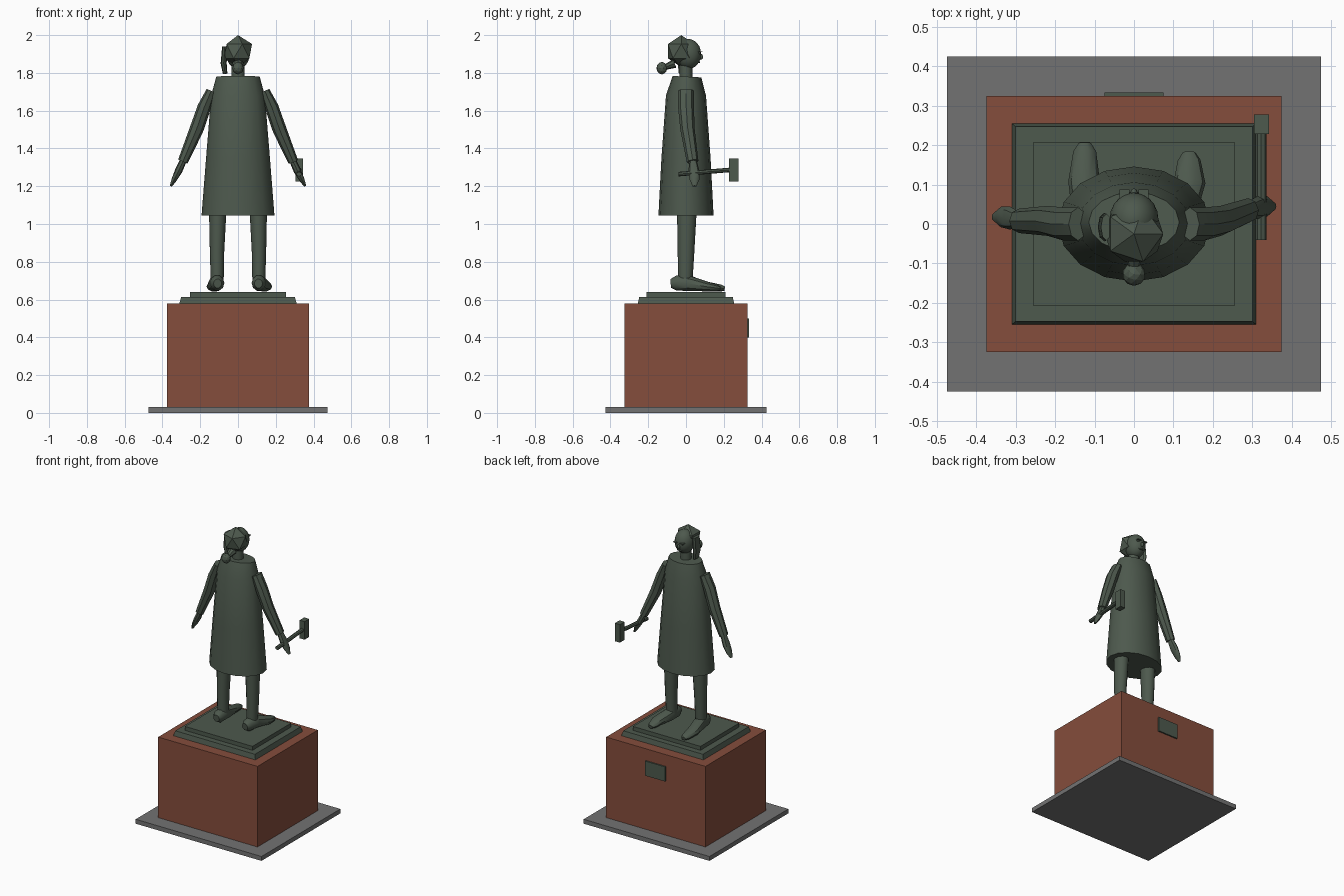
import bpy, bmesh, math
from mathutils import Vector, Matrix

cube = bpy.data.objects.get("Cube")
if cube:
    bpy.data.objects.remove(cube)


def material(name, rgb):
    m = bpy.data.materials.new(name)
    m.use_nodes = True
    m.diffuse_color = (*rgb, 1)
    bsdf = m.node_tree.nodes["Principled BSDF"]
    bsdf.inputs["Base Color"].default_value = (*rgb, 1)
    bsdf.inputs["Roughness"].default_value = 0.8
    return m


BRONZE = material("dark green bronze", (0.075, 0.1, 0.075))
BRICK = material("red brick", (0.235, 0.075, 0.045))
STONE = material("grey stone", (0.17, 0.17, 0.17))


def finish(name, bm, mat, smooth=None):
    bmesh.ops.recalc_face_normals(bm, faces=bm.faces[:])
    mesh = bpy.data.meshes.new(name)
    bm.to_mesh(mesh)
    bm.free()
    mesh.materials.append(mat)
    ob = bpy.data.objects.new(name, mesh)
    bpy.context.collection.objects.link(ob)
    if smooth:
        bpy.ops.object.select_all(action='DESELECT')
        bpy.context.view_layer.objects.active = ob
        ob.select_set(True)
        bpy.ops.object.shade_smooth_by_angle(angle=math.radians(smooth))
    return ob


def box(name, lo, hi, mat=BRONZE):
    """Box between two corners."""
    bm = bmesh.new()
    lo, hi = Vector(lo), Vector(hi)
    m = Matrix.Translation((lo + hi) / 2) @ Matrix.Diagonal((*(hi - lo), 1))
    bmesh.ops.create_cube(bm, size=1, matrix=m)
    return finish(name, bm, mat)


def loft(name, sections, sides, smooth=35):
    """Skin of elliptical sections (centre, width radius, depth radius)."""
    bm = bmesh.new()
    pts = [Vector(s[0]) for s in sections]
    rings = []
    for i, (_, rw, rd) in enumerate(sections):
        d = (pts[min(i + 1, len(pts) - 1)] - pts[max(i - 1, 0)]).normalized()
        hint = Vector((0, 0, 1)) if abs(d.y) > 0.8 else Vector((0, 1, 0))
        u = hint.cross(d).normalized()
        v = d.cross(u)
        rings.append([bm.verts.new(pts[i] + u * rw * math.cos(a) + v * rd * math.sin(a))
                      for a in (math.tau * k / sides for k in range(sides))])
    for a, b in zip(rings, rings[1:]):
        for k in range(sides):
            j = (k + 1) % sides
            bm.faces.new((a[k], a[j], b[j], b[k]))
    bm.faces.new(rings[0])
    bm.faces.new(rings[-1])
    return finish(name, bm, BRONZE, smooth)


def ball(name, centre, radii, detail=0, smooth=None):
    bm = bmesh.new()
    m = Matrix.Translation(centre) @ Matrix.Diagonal((*radii, 1))
    bmesh.ops.create_icosphere(bm, subdivisions=detail, radius=1, matrix=m)
    return finish(name, bm, BRONZE, smooth)


# Pedestal
box("ground_slab", (-.475, -.425, 0), (.475, .425, .03), STONE)
box("brick_pedestal", (-.375, -.325, .03), (.375, .325, .58), BRICK)
step = box("lower_step", (-.31, -.255, .58), (.31, .255, .613))
for v in step.data.vertices:  # sloped sides
    if v.co.z > .6:
        v.co.x *= .97
        v.co.y *= .97
box("upper_step", (-.255, -.208, .613), (.255, .208, .64))
box("plaque", (-.075, .325, .4), (.075, .334, .5))

# Coat
loft("coat", [((0, 0, 1.045), .193, .146), ((0, 0, 1.35), .169, .13),
              ((0, 0, 1.68), .142, .106), ((0, .005, 1.78), .115, .076)], 16)

# Arms, hands, legs and feet
for side, sx, reach, toe_x, toe_y in (("left", 1, .035, .14, .182), ("right", -1, .008, .125, .205)):
    loft(side + "_sleeve", [((sx * .142, 0, 1.705), .026, .042),
                            ((sx * .178, 0, 1.62), .036, .042),
                            ((sx * .22, .008, 1.5), .037, .038),
                            ((sx * .292, reach, 1.33), .027, .031)], 8, 20)
    hand_y = reach + .002
    loft(side + "_hand", [((sx * .29, hand_y, 1.335), .018, .02),
                          ((sx * .315, hand_y + .005, 1.28), .02, .029),
                          ((sx * .338, hand_y + .008, 1.235), .014, .026),
                          ((sx * .356, hand_y + .008, 1.2), .006, .01)], 8, 40)
    loft(side + "_leg", [((sx * .11, -.004, .69), .034, .038),
                         ((sx * .111, 0, .85), .038, .044),
                         ((sx * .107, .005, 1.1), .047, .053)], 12)
    loft(side + "_foot", [((sx * .108, -.08, .685), .022, .024),
                          ((sx * .11, -.05, .688), .038, .042),
                          ((sx * .115, .02, .685), .041, .042),
                          ((sx * (toe_x + .002), .11, .669), .04, .027),
                          ((sx * toe_x, toe_y - .02, .661), .029, .019),
                          ((sx * toe_x, toe_y, .657), .016, .012)], 10)

# Hammer
loft("hammer_handle", [((.323, -.04, 1.264), .014, .012),
                       ((.323, .24, 1.287), .014, .012)], 8)
box("hammer_head", (.305, .228, 1.225), (.343, .278, 1.348))

# Neck, head and hair
loft("neck", [((0, 0, 1.76), .036, .034), ((0, 0, 1.85), .034, .033)], 12)
ball("head", (0, .012, 1.9), (.062, .068, .08), 3, 60)
ball("hair_cap", (0, -.025, 1.915), (.083, .083, .085), 1)
ball("hair_bun", (0, -.128, 1.825), (.03, .029, .033), 2)
loft("bun_tie", [((0, -.11, 1.83), .014, .014), ((0, -.06, 1.85), .03, .024)], 8)
loft("side_lock", [((-.068, -.01, 1.795), .012, .028), ((-.076, -.008, 1.85), .016, .036),
                   ((-.07, -.008, 1.94), .014, .034)], 8)

# Face
ball("nose", (0, .078, 1.885), (.009, .013, .016), 2, 60)
ball("mouth", (0, .069, 1.857), (.02, .006, .005), 2, 60)
for side, sx in (("left", 1), ("right", -1)):
    ball(side + "_eye", (sx * .024, .07, 1.905), (.011, .008, .007), 2, 60)
    box(side + "_eyelash", (sx * .024 - .013, .062, 1.91), (sx * .024 + .013, .087, 1.914))
